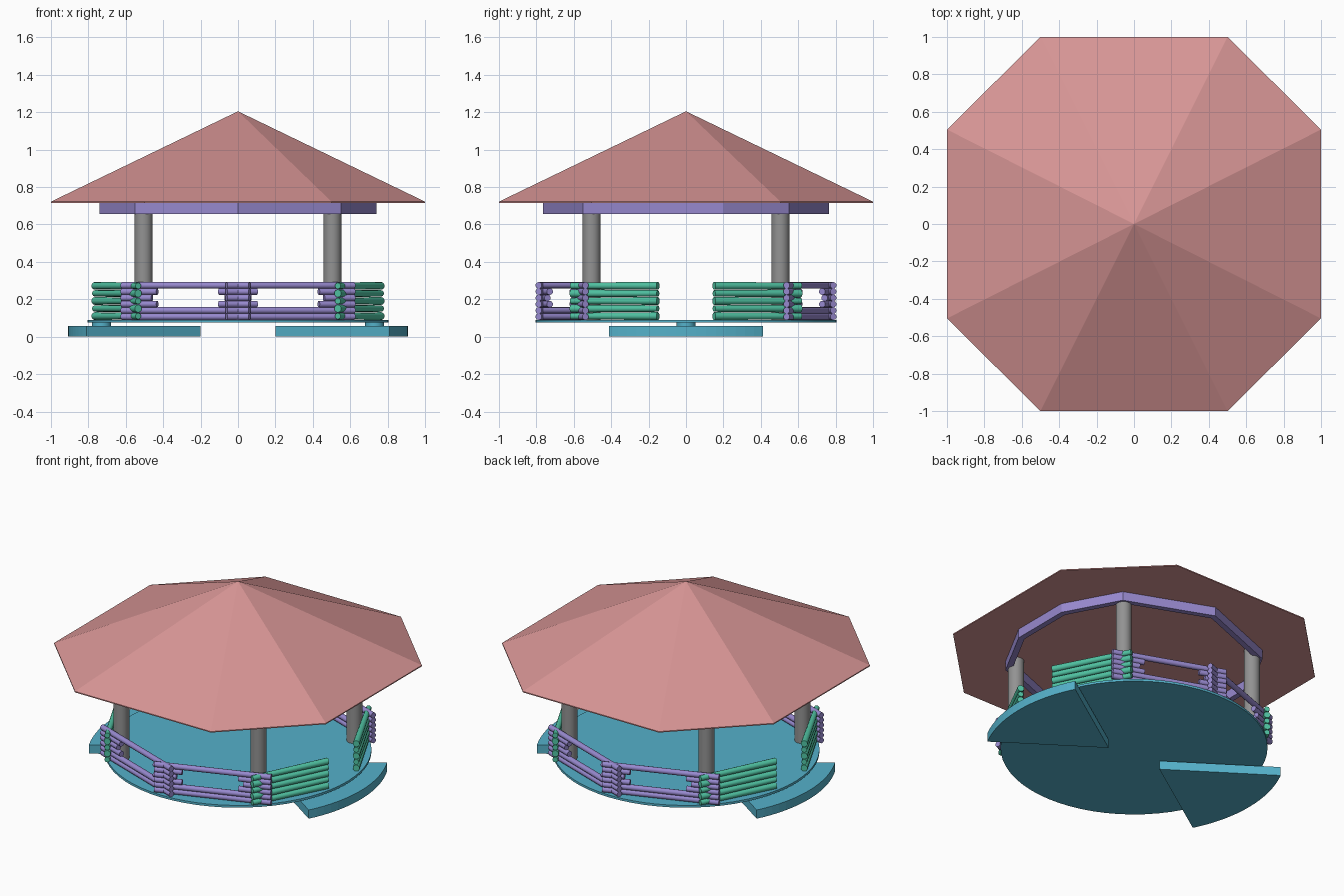
import bpy, bmesh
from math import cos, sin, radians, pi
from mathutils import Vector

cube = bpy.data.objects.get("Cube")
if cube:
    bpy.data.objects.remove(cube, do_unlink=True)


def material(name, rgb):
    mat = bpy.data.materials.new(name)
    mat.use_nodes = True
    mat.diffuse_color = (*rgb, 1)
    mat.node_tree.nodes["Principled BSDF"].inputs["Base Color"].default_value = (*rgb, 1)
    return mat


ROSE = material("rose roof", (0.68, 0.30, 0.30))
TEAL = material("teal deck", (0.09, 0.44, 0.59))
GREEN = material("sea green logs", (0.08, 0.54, 0.36))
PURPLE = material("violet wood", (0.31, 0.25, 0.62))
GREY = material("grey posts", (0.29, 0.29, 0.29))


def finish(bm, name, mat, smooth=False):
    bmesh.ops.recalc_face_normals(bm, faces=bm.faces)
    mesh = bpy.data.meshes.new(name)
    bm.to_mesh(mesh)
    bm.free()
    mesh.materials.append(mat)
    obj = bpy.data.objects.new(name, mesh)
    bpy.context.collection.objects.link(obj)
    if smooth:
        bpy.ops.object.select_all(action="DESELECT")
        bpy.context.view_layer.objects.active = obj
        obj.select_set(True)
        bpy.ops.object.shade_smooth_by_angle(angle=radians(40))
    return obj


def prism(bm, outline, z0, z1):
    """Extrude a flat outline between two heights."""
    face = bm.faces.new([bm.verts.new((x, y, z0)) for x, y in outline])
    grown = bmesh.ops.extrude_face_region(bm, geom=[face])["geom"]
    verts = [v for v in grown if isinstance(v, bmesh.types.BMVert)]
    bmesh.ops.translate(bm, verts=verts, vec=(0, 0, z1 - z0))


def log(bm, a, b, r1, r2, sides=10):
    """Round log from a to b."""
    a, b = Vector(a), Vector(b)
    made = bmesh.ops.create_cone(bm, cap_ends=True, segments=sides,
                                 radius1=r1, radius2=r2, depth=(b - a).length)
    turn = (b - a).to_track_quat("Z", "Y").to_matrix()
    bmesh.ops.rotate(bm, verts=made["verts"], matrix=turn)
    bmesh.ops.translate(bm, verts=made["verts"], vec=(a + b) / 2)


# Eight-sided roof with a thin eave
corners = [(1, 0.505), (0.5, 1), (-0.5, 1), (-1, 0.505)]
corners += [(-x, -y) for x, y in corners]
bm = bmesh.new()
prism(bm, corners, 0.715, 0.722)
top = next(f for f in bm.faces if all(v.co.z > 0.72 for v in f.verts))
peak = bmesh.ops.poke(bm, faces=[top])["verts"][0]
peak.co = (0, 0, 1.205)
finish(bm, "roof", ROSE)

# Ten-sided beam ring under the roof
half = [(0.74, 0.2), (0.55, 0.55), (0, 0.765), (-0.55, 0.55), (-0.74, 0.2)]
ring = half + [(-x, -y) for x, y in half]
bm = bmesh.new()
loops = [[bm.verts.new((x * s, y * s, z)) for x, y in ring]
         for s, z in ((1, 0.655), (1, 0.716), (0.95, 0.716), (0.95, 0.655))]
for k, lower in enumerate(loops):
    upper = loops[(k + 1) % len(loops)]
    for i in range(len(ring)):
        j = (i + 1) % len(ring)
        bm.faces.new((lower[i], lower[j], upper[j], upper[i]))
finish(bm, "roof_beam_ring", PURPLE)

# Round floor
bm = bmesh.new()
log(bm, (0, 0, 0.075), (0, 0, 0.09), 0.805, 0.805, 64)
finish(bm, "floor", TEAL, True)

for side, sx in (("left", 1), ("right", -1)):
    # Wedge-shaped step with its short support
    arc = [radians(-27 + 54 * i / 16) for i in range(17)]
    outline = [(0.2 * sx, 0)] + [(0.908 * cos(t) * sx, 0.908 * sin(t)) for t in arc]
    bm = bmesh.new()
    prism(bm, outline, 0, 0.058)
    finish(bm, side + "_step", TEAL)
    bm = bmesh.new()
    log(bm, (0.73 * sx, 0, 0.05), (0.73 * sx, 0, 0.078), 0.05, 0.05, 24)
    finish(bm, side + "_step_support", TEAL, True)

    for end, sy in (("back", 1), ("front", -1)):
        tag = f"{end}_{side}"
        # Post
        bm = bmesh.new()
        log(bm, (0.505 * sx, 0.505 * sy, 0.085), (0.505 * sx, 0.505 * sy, 0.718),
            0.048, 0.048, 24)
        finish(bm, tag + "_post", GREY, True)

        # Log railing with a stepped opening
        a = Vector((0, 0.765 * sy, 0))
        b = Vector((0.56 * sx, 0.56 * sy, 0))
        full = [(-0.11, 1.11)]
        short = [(-0.11, 0.18), (0.77, 1.11)]
        shorter = [(-0.11, 0.12), (0.82, 1.11)]
        bm = bmesh.new()
        for row, spans in enumerate((full, full, short, shorter, short, full)):
            up = Vector((0, 0, 0.107 + 0.0335 * row))
            for t0, t1 in spans:
                log(bm, a.lerp(b, t0) + up, a.lerp(b, t1) + up, 0.018, 0.018)
        finish(bm, tag + "_open_railing", PURPLE, True)

        # Solid log railing beside the entrance, logs tapering alternately
        c = Vector((0.765 * sx, 0.15 * sy, 0))
        bm = bmesh.new()
        for row in range(5):
            up = Vector((0, 0, 0.11 + 0.0405 * row))
            r1, r2 = (0.021, 0.017) if row % 2 else (0.017, 0.021)
            log(bm, b.lerp(c, -0.13) + up, c + up, r1, r2)
        finish(bm, tag + "_entrance_railing", GREEN, True)
